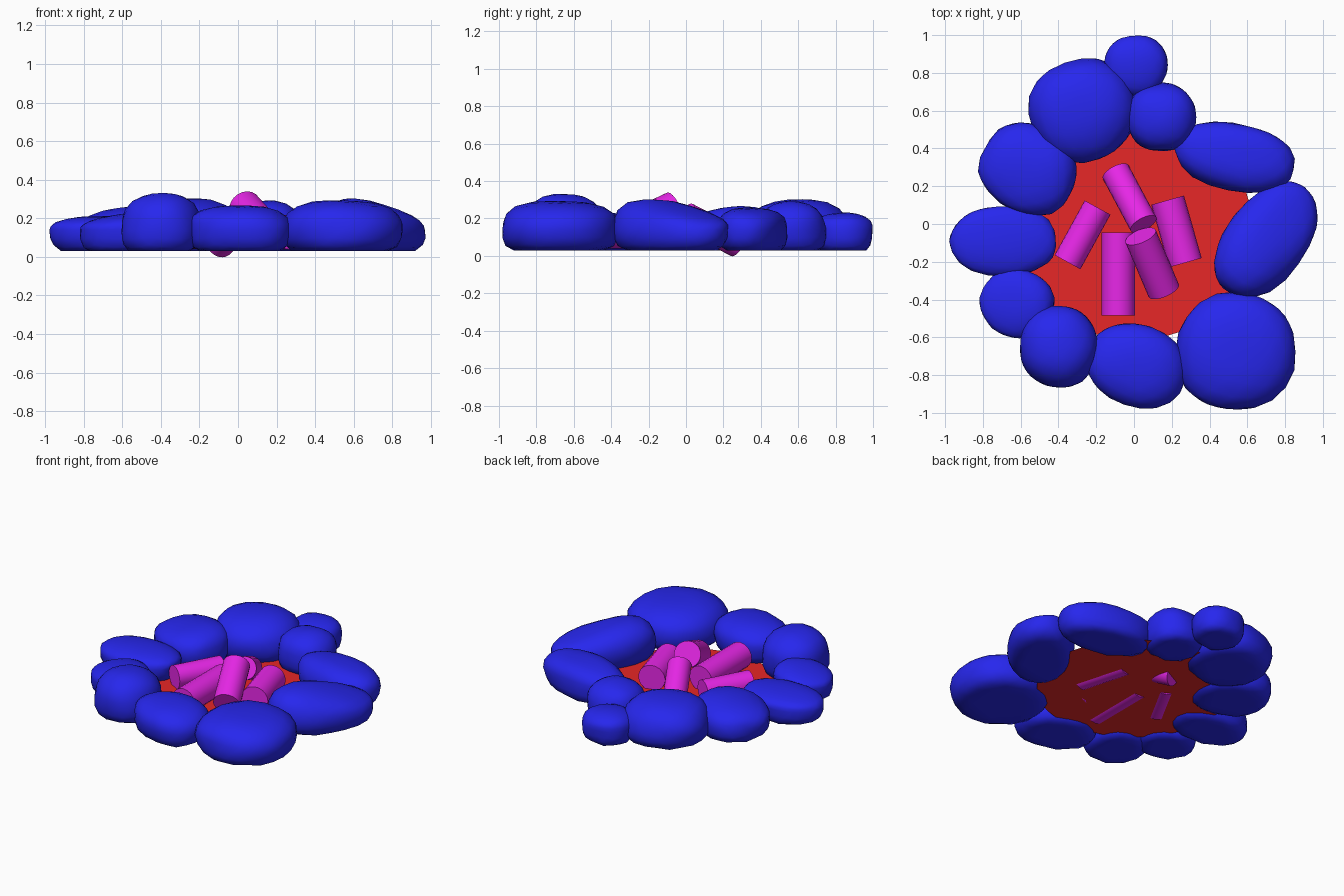
import bpy, bmesh, math
from mathutils import Vector, noise

if "Cube" in bpy.data.objects:
    bpy.data.objects.remove(bpy.data.objects["Cube"])


def material(name, color):
    m = bpy.data.materials.new(name)
    m.diffuse_color = color
    m.use_nodes = True
    m.node_tree.nodes["Principled BSDF"].inputs["Base Color"].default_value = m.diffuse_color
    return m


BLUE = material("stone_blue", (0.02, 0.02, 0.85, 1))
RED = material("ember_red", (0.8, 0.02, 0.02, 1))
MAGENTA = material("log_magenta", (0.8, 0.02, 0.8, 1))


def finish(bm, name, mat, angle):
    me = bpy.data.meshes.new(name)
    bm.to_mesh(me)
    bm.free()
    me.materials.append(mat)
    ob = bpy.data.objects.new(name, me)
    bpy.context.collection.objects.link(ob)
    bpy.ops.object.select_all(action='DESELECT')
    ob.select_set(True)
    bpy.context.view_layer.objects.active = ob
    bpy.ops.object.shade_smooth_by_angle(angle=math.radians(angle))
    return ob


def stone(i, x, y, a, b, rot, top, slope=(0, 0)):
    """Squashed boulder: boxy ellipsoid with a flat base and a sloping crown."""
    bm = bmesh.new()
    bmesh.ops.create_icosphere(bm, subdivisions=3, radius=1)
    mid, base = 0.14, 0.03
    c, s = math.cos(math.radians(rot)), math.sin(math.radians(rot))
    for v in bm.verts:
        p = v.co.normalized()
        rho = (abs(p.x) ** 2.2 + abs(p.y) ** 2.2) ** (1 / 2.2)
        p = p * (rho ** 2.6 + abs(p.z) ** 2.6) ** (-1 / 2.6)
        p *= 1 + 0.05 * noise.noise(p * 1.4 + Vector((i * 7.3, i * 3.1, 0)))
        px, py = p.x * a, p.y * b
        wx, wy = px * c - py * s, px * s + py * c
        if p.z > 0:
            z = mid + p.z * (top - mid + slope[0] * wx + slope[1] * wy)
        else:
            z = max(base, mid + p.z * 0.16)
        v.co = (x + wx, y + wy, z)
    finish(bm, f"stone_{i}", BLUE, 40)


def log(i, low, high, r):
    """Round log between two end centres."""
    low, high = Vector(low), Vector(high)
    d = high - low
    bm = bmesh.new()
    bmesh.ops.create_cone(bm, cap_ends=True, segments=20, radius1=r, radius2=r, depth=d.length)
    bmesh.ops.rotate(bm, verts=bm.verts, cent=(0, 0, 0),
                     matrix=d.to_track_quat('Z', 'Y').to_matrix())
    bmesh.ops.translate(bm, verts=bm.verts, vec=(low + high) / 2)
    finish(bm, f"log_{i}", MAGENTA, 30)


# Ring of stones: x, y, half sizes, turn, top height, crown slope
STONES = [
    (0.01, 0.84, 0.168, 0.16, 0, 0.23),
    (0.145, 0.565, 0.185, 0.18, 0, 0.29),
    (-0.275, 0.60, 0.28, 0.27, 20, 0.30),
    (-0.56, 0.29, 0.262, 0.23, -30, 0.26, (0.1, 0)),
    (-0.69, -0.092, 0.28, 0.187, 0, 0.21),
    (-0.62, -0.42, 0.195, 0.18, -25, 0.22, (0.15, 0)),
    (-0.40, -0.65, 0.205, 0.215, 0, 0.33),
    (0.015, -0.75, 0.27, 0.217, -18, 0.265),
    (0.538, -0.675, 0.318, 0.312, 0, 0.295),
    (0.70, -0.085, 0.345, 0.21, 54, 0.28, (-0.2, -0.1)),
    (0.537, 0.355, 0.322, 0.178, -12, 0.26),
]
for n, args in enumerate(STONES, 1):
    stone(n, *args)

# Ember bed
bm = bmesh.new()
bmesh.ops.create_circle(bm, cap_ends=True, segments=32, radius=0.62)
bmesh.ops.translate(bm, verts=bm.verts, vec=(0, 0, 0.05))
finish(bm, "ember_bed", RED, 30)

# Logs: two leaning, three lying flat
LOGS = [
    ((-0.097, 0.275, 0.068), (0.05, 0.0, 0.21), 0.077),
    ((0.157, -0.352, 0.125), (0.035, -0.065, 0.26), 0.087),
    ((-0.083, -0.485, 0.128), (-0.083, -0.045, 0.128), 0.088),
    ((-0.352, -0.202, 0.118), (-0.193, 0.087, 0.118), 0.078),
    ((0.272, -0.205, 0.128), (0.178, 0.126, 0.128), 0.09),
]
for n, args in enumerate(LOGS, 1):
    log(n, *args)
